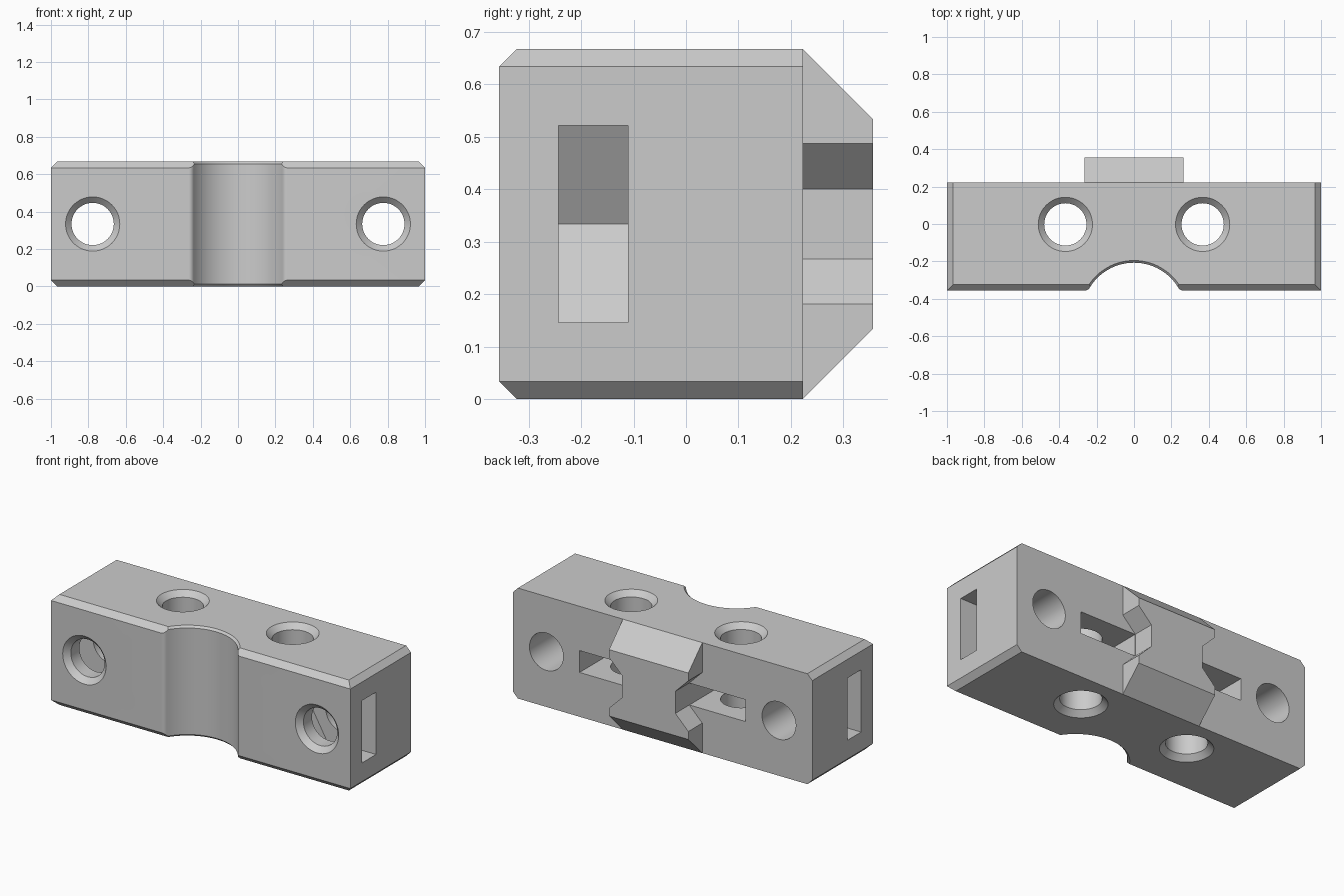
import bpy, bmesh, math
from mathutils import Vector

cube = bpy.data.objects.get("Cube")
if cube:
    bpy.data.objects.remove(cube, do_unlink=True)

grey = bpy.data.materials.new("light grey")
grey.use_nodes = True
colour = (0.6, 0.6, 0.6, 1)
grey.diffuse_color = colour
grey.node_tree.nodes["Principled BSDF"].inputs["Base Color"].default_value = colour

HEIGHT, MID = 0.667, 0.3335
FRONT, BACK = -0.356, 0.223
CHAMFER = 0.033
HOLE_R, FLARE = 0.113, 0.032
NUT_HALF, NUT_THICK = 0.188, 0.066


def loft(name, rings):
    """Closed solid through a list of rings with equal point counts."""
    bm = bmesh.new()
    loops = [[bm.verts.new(p) for p in ring] for ring in rings]
    count = len(loops[0])
    for low, high in zip(loops, loops[1:]):
        for i in range(count):
            j = (i + 1) % count
            bm.faces.new((low[i], low[j], high[j], high[i]))
    bm.faces.new(loops[0])
    bm.faces.new(loops[-1])
    bmesh.ops.recalc_face_normals(bm, faces=bm.faces)
    mesh = bpy.data.meshes.new(name)
    bm.to_mesh(mesh)
    bm.free()
    mesh.materials.append(grey)
    obj = bpy.data.objects.new(name, mesh)
    bpy.context.collection.objects.link(obj)
    return obj


def cut(target, cutter):
    cutter.hide_render = True
    mod = target.modifiers.new("cut", 'BOOLEAN')
    mod.operation, mod.solver, mod.object = 'DIFFERENCE', 'EXACT', cutter
    bpy.context.view_layer.objects.active = target
    bpy.ops.object.modifier_apply(modifier=mod.name)
    bpy.data.objects.remove(cutter, do_unlink=True)


def bore(place, stations):
    """Round cutter; stations are (distance along the axis, radius)."""
    turns = [math.tau * i / 48 for i in range(48)]
    return loft("bore_cutter", [[place(r * math.cos(a), r * math.sin(a), t)
                                 for a in turns] for t, r in stations])


def nut_pocket(place, opening):
    """Slot with a hexagonal inner end, open on one side."""
    side = NUT_HALF / math.sqrt(3)
    outline = [(-2 * side, 0), (-side, NUT_HALF), (opening, NUT_HALF),
               (opening, -NUT_HALF), (-side, -NUT_HALF)]
    return loft("pocket_cutter", [[place(u, v, t) for u, v in outline]
                                  for t in (-NUT_THICK, NUT_THICK)])


# Body block: chamfered on the front and side edges, square at the back
def block_ring(z, inset):
    x, y = 1 - inset, FRONT + inset
    return [Vector(p) for p in ((-x, y, z), (x, y, z), (x, BACK, z), (-x, BACK, z))]


body = loft("body", [block_ring(0, CHAMFER), block_ring(CHAMFER, 0),
                     block_ring(HEIGHT - CHAMFER, 0), block_ring(HEIGHT, CHAMFER)])

# Front groove: vertical round channel with filleted lips and chamfered ends
GROOVE_R, LIP_R, GROOVE_Y = 0.277, 0.03, -0.484
LIP_Y = FRONT + LIP_R
LIP_ANGLE = math.asin((LIP_Y - GROOVE_Y) / (GROOVE_R + LIP_R))
LIP_X = (GROOVE_R + LIP_R) * math.cos(LIP_ANGLE)


def groove_ring(z, grow):
    half = [(LIP_X, -0.7)]
    for i in range(9):
        a = -math.pi / 2 - (math.pi / 2 - LIP_ANGLE) * i / 8
        r = LIP_R - grow
        half.append((LIP_X + r * math.cos(a), LIP_Y + r * math.sin(a)))
    for i in range(1, 17):
        a = LIP_ANGLE + (math.pi / 2 - LIP_ANGLE) * i / 16
        r = GROOVE_R + grow
        half.append((r * math.cos(a), GROOVE_Y + r * math.sin(a)))
    half[-1] = (0, half[-1][1])
    points = half + [(-x, y) for x, y in reversed(half[:-1])]
    return [Vector((x, y, z)) for x, y in points]


EDGE, OVER = 0.012, 0.005
cut(body, loft("groove_cutter", [
    groove_ring(-OVER, EDGE + OVER), groove_ring(EDGE, 0),
    groove_ring(HEIGHT - EDGE, 0), groove_ring(HEIGHT + OVER, EDGE + OVER)]))

# Bolt holes and nut pockets, mirrored left and right
WIDE = HOLE_R + FLARE + OVER
for s in (-1, 1):
    bolt_x, pin_x = 0.777 * s, 0.367 * s
    cut(body, bore(lambda u, v, t: Vector((bolt_x + u, t, MID + v)),
                   [(FRONT - OVER, WIDE), (FRONT + FLARE, HOLE_R), (BACK + 0.05, HOLE_R)]))
    cut(body, bore(lambda u, v, t: Vector((pin_x + u, v - 0.002, t)),
                   [(-OVER, WIDE), (FLARE, HOLE_R),
                    (HEIGHT - FLARE, HOLE_R), (HEIGHT + OVER, WIDE)]))
    cut(body, nut_pocket(lambda u, v, t: Vector((bolt_x + s * u, t - 0.177, MID + v)), 0.3))
    cut(body, nut_pocket(lambda u, v, t: Vector((pin_x + v, u - 0.002, MID + t)), 0.3))

# Rear key: wedge with a tapered notch in each side
right = [(0.265, 0), (0.265, 0.181), (0.178, 0.267),
         (0.178, 0.4), (0.265, 0.487), (0.265, HEIGHT)]
outline = right + [(-x, z) for x, z in reversed(right)]
rear_key = loft("rear_key", [
    [Vector((x, BACK, z)) for x, z in outline],
    [Vector((x, 0.356, min(max(z, 0.133), 0.534))) for x, z in outline]])

# Smooth round walls, crisp edges
bpy.ops.object.select_all(action='DESELECT')
for obj in (body, rear_key):
    obj.select_set(True)
bpy.context.view_layer.objects.active = body
bpy.ops.object.shade_smooth_by_angle(angle=math.radians(30))
